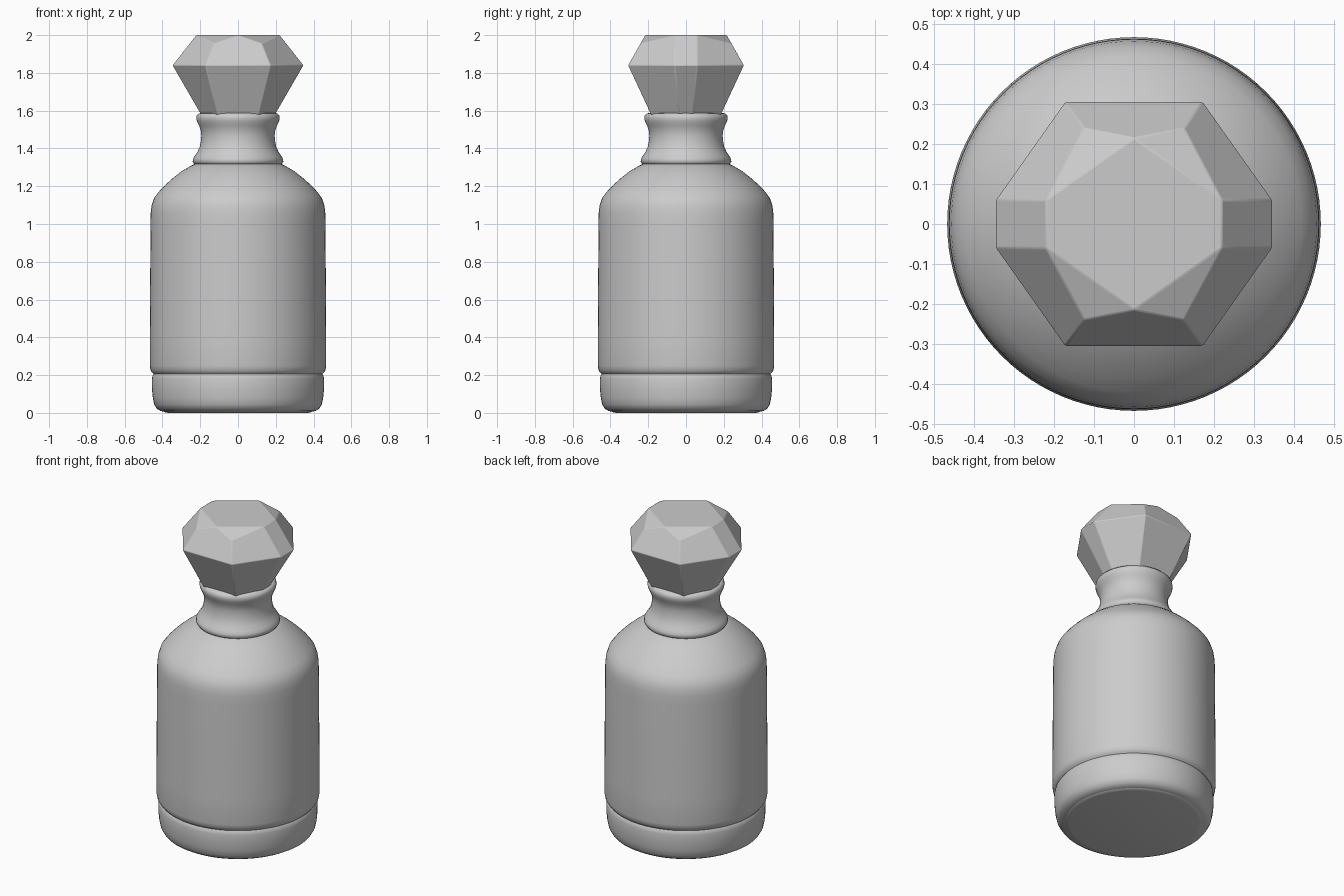
import bpy, bmesh, math

cube = bpy.data.objects.get("Cube")
if cube:
    bpy.data.objects.remove(cube)

grey = bpy.data.materials.new("plain_grey")
grey.use_nodes = True
colour = (0.6, 0.6, 0.6, 1)
grey.diffuse_color = colour
grey.node_tree.nodes["Principled BSDF"].inputs["Base Color"].default_value = colour


def finish(bm, name, angle):
    bmesh.ops.recalc_face_normals(bm, faces=bm.faces)
    mesh = bpy.data.meshes.new(name)
    bm.to_mesh(mesh)
    bm.free()
    mesh.materials.append(grey)
    obj = bpy.data.objects.new(name, mesh)
    bpy.context.collection.objects.link(obj)
    bpy.ops.object.select_all(action='DESELECT')
    obj.select_set(True)
    bpy.context.view_layer.objects.active = obj
    bpy.ops.object.shade_smooth_by_angle(angle=math.radians(angle))
    return obj


def lathe(name, profile, steps=96):
    """Spin a (radius, height) profile around the z axis."""
    bm = bmesh.new()
    verts = [bm.verts.new((r, 0, z)) for r, z in profile]
    edges = [bm.edges.new(pair) for pair in zip(verts, verts[1:])]
    bmesh.ops.spin(bm, geom=verts + edges, cent=(0, 0, 0), axis=(0, 0, 1),
                   angle=math.tau, steps=steps)
    bmesh.ops.remove_doubles(bm, verts=bm.verts, dist=1e-5)
    return finish(bm, name, 50)


# Bottle body with a shallow groove above the base and a domed shoulder
lathe("bottle_body", [
    (0, 0.005), (0.36, 0.005), (0.385, 0.005), (0.41, 0.01), (0.43, 0.022),
    (0.444, 0.045), (0.451, 0.08), (0.456, 0.13), (0.456, 0.18), (0.453, 0.196),
    (0.447, 0.206), (0.455, 0.214), (0.463, 0.226), (0.467, 0.25), (0.467, 0.4),
    (0.465, 0.7), (0.463, 1.0), (0.462, 1.06), (0.457, 1.1), (0.444, 1.138),
    (0.42, 1.17), (0.385, 1.207), (0.345, 1.243), (0.3, 1.278), (0.255, 1.305),
    (0.22, 1.322), (0, 1.33)])

# Foot disc under the body
lathe("bottle_foot", [(0, 0), (0.37, 0), (0.39, 0.004), (0.4, 0.012), (0, 0.012)])

# Waisted neck with a rolled collar and lip
lathe("neck", [
    (0, 1.31), (0.215, 1.31), (0.232, 1.318), (0.24, 1.33), (0.238, 1.346),
    (0.228, 1.362), (0.213, 1.385), (0.202, 1.41), (0.196, 1.44), (0.194, 1.47),
    (0.197, 1.495), (0.206, 1.52), (0.217, 1.542), (0.221, 1.56), (0.218, 1.575),
    (0.208, 1.585), (0.19, 1.588), (0, 1.588)])

# Faceted stopper: rings of an elongated octagon, mirrored into four quadrants
bm = bmesh.new()
QUADRANTS = [(1, 1), (-1, 1), (-1, -1), (1, -1)]


def octagon(side, corner, z_side, z_corner):
    ring = []
    for i, (sx, sy) in enumerate(QUADRANTS):
        pair = [bm.verts.new((side[0] * sx, side[1] * sy, z_side)),
                bm.verts.new((corner[0] * sx, corner[1] * sy, z_corner))]
        ring += pair if i % 2 == 0 else pair[::-1]
    return ring


low = octagon((0.19, 0.035), (0.11, 0.18), 1.57, 1.57)
girdle = octagon((0.346, 0.06), (0.172, 0.306), 1.84, 1.84)
crown = octagon((0.22, 0.06), (0.125, 0.24), 2.0, 1.957)
tips = [bm.verts.new((0, s * 0.215, 2.0)) for s in (1, -1)]

bm.faces.new(low)
for a, b in ((low, girdle), (girdle, crown)):
    for i in range(8):
        j = (i + 1) % 8
        quad = [a[i], a[j], b[j], b[i]]
        if b is crown and i in (1, 5):
            quad.insert(3, tips[i // 4])
        bm.faces.new(quad)

# Small star facets and the flat table on top
for i, tip in ((0, 0), (2, 0), (4, 1), (6, 1)):
    bm.faces.new((crown[i], crown[i + 1], tips[tip]))
bm.faces.new((crown[0], tips[0], crown[3], crown[4], tips[1], crown[7]))
stopper = finish(bm, "stopper", 10)

# Slightly softened facet edges
bevel = stopper.modifiers.new("soft_edges", 'BEVEL')
bevel.width = 0.004
bevel.segments = 2
bevel.limit_method = 'ANGLE'
bevel.angle_limit = math.radians(12)
